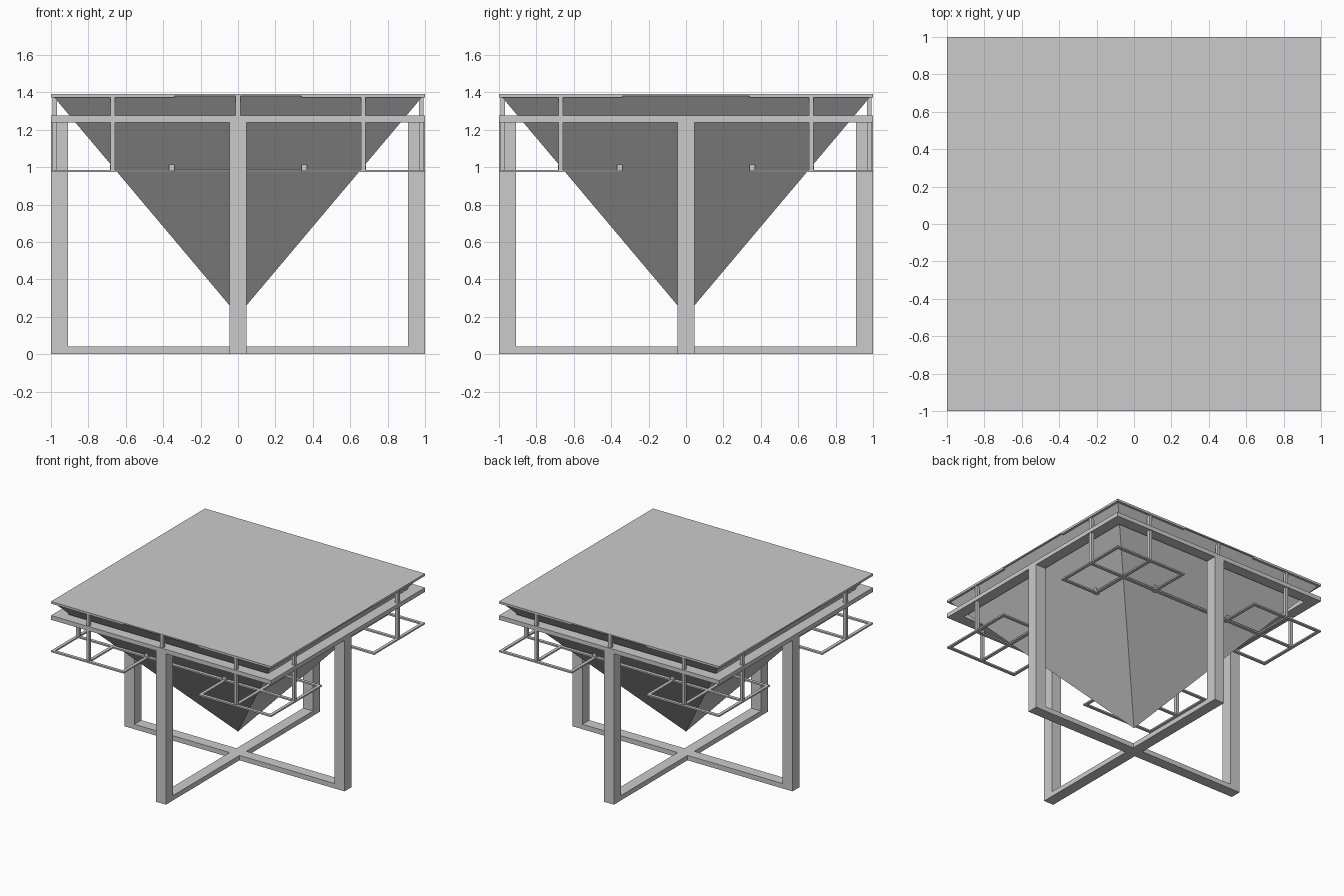
import bpy, bmesh

if "Cube" in bpy.data.objects:
    bpy.data.objects.remove(bpy.data.objects["Cube"])


def box(name, x0, x1, y0, y1, z0, z1):
    bpy.ops.mesh.primitive_cube_add(size=1, location=((x0 + x1) / 2, (y0 + y1) / 2, (z0 + z1) / 2))
    o = bpy.context.object
    o.name = name
    for v in o.data.vertices:
        v.co.x *= x1 - x0
        v.co.y *= y1 - y0
        v.co.z *= z1 - z0
    return o


def bar(name, cx, cy, lx, ly, z0, z1):
    return box(name, cx - lx / 2, cx + lx / 2, cy - ly / 2, cy + ly / 2, z0, z1)


W = 0.09    # heavy timber width
T = 0.025   # thin bar width
SIGNS = (-1, 1)

# Table top
bar("table_top", 0, 0, 2, 2, 1.38, 1.39)

# Inverted pyramid body under the top
bm = bmesh.new()
h = 0.99
rim = [bm.verts.new((x, y, 1.382)) for x, y in ((-h, -h), (h, -h), (h, h), (-h, h))]
tip = bm.verts.new((0, 0, 0.207))
bm.faces.new(rim)
for i in range(4):
    bm.faces.new((rim[(i + 1) % 4], rim[i], tip))
bmesh.ops.recalc_face_normals(bm, faces=bm.faces)
mesh = bpy.data.meshes.new("pyramid_body")
bm.to_mesh(mesh)
bm.free()
bpy.context.collection.objects.link(bpy.data.objects.new("pyramid_body", mesh))

# Floor cross
bar("floor_beam_x", 0, 0, 2, W, 0, 0.04)
for s in SIGNS:
    bar("floor_beam_y", 0, s * (1 + W / 2) / 2, W, 1 - W / 2, 0, 0.04)

# Legs at the middle of each side and the ring they carry
c = 1 - W / 2
for s in SIGNS:
    bar("side_leg", s * c, 0, W, W, 0.04, 1.24)
    bar("end_leg", 0, s * c, W, W, 0.04, 1.24)
    bar("ring_long_rail", 0, s * c, 2, W, 1.24, 1.275)
    bar("ring_side_rail", s * c, 0, W, 2 - 2 * W, 1.24, 1.275)
    # Short middle post on front and back
    bar("middle_post", 0, s * 0.98, T, T, 1.275, 1.38)

# Corner frames: a square with a cross, one low and one under the top
mid, size = 0.67, 0.66
for sx in SIGNS:
    for sy in SIGNS:
        for level, z0 in (("lower", 0.974), ("upper", 1.372)):
            z1 = z0 + 0.012
            for d in (-1, 0, 1):
                off = mid + d * (size - T) / 2
                bar(level + "_frame_bar_x", sx * mid, sy * off, size, T, z0, z1)
                bar(level + "_frame_bar_y", sx * off, sy * mid, T, size, z0, z1)
        # Posts joining the two frames
        bar("front_back_post", sx * mid, sy * 0.98, T, T, 0.98, 1.38)
        bar("side_post", sx * 0.98, sy * mid, T, T, 0.98, 1.38)
        # Small blocks on the cross ends
        bar("cross_block_x", sx * 0.355, sy * mid, 0.03, 0.03, 0.985, 1.015)
        bar("cross_block_y", sx * mid, sy * 0.355, 0.03, 0.03, 0.985, 1.015)

# Long tie bars linking left and right lower frames
for s in SIGNS:
    bar("tie_bar", 0, s * mid, 0.7, T, 0.974, 0.986)
